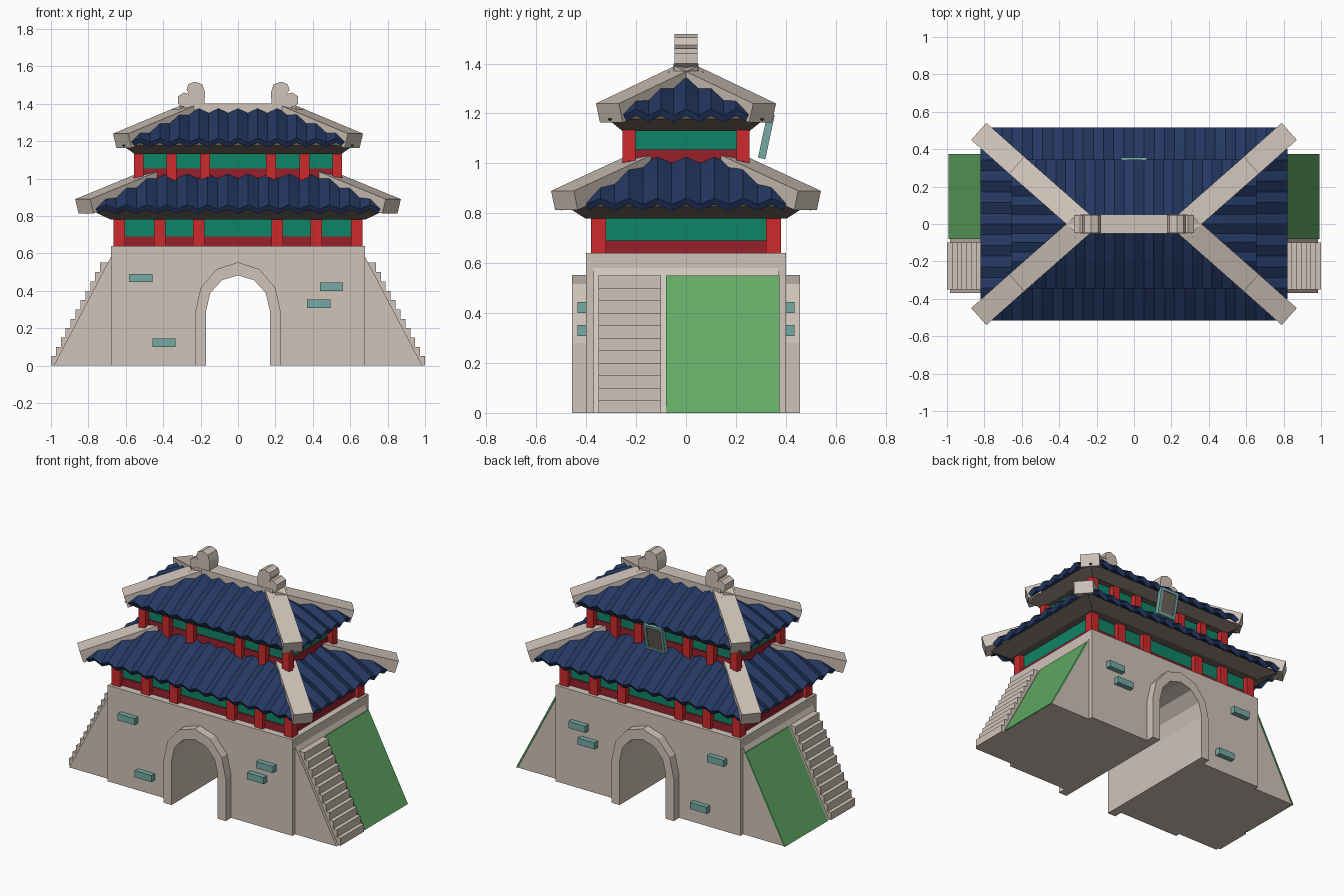
import bpy, bmesh, math
from mathutils import Vector, Matrix

if "Cube" in bpy.data.objects:
    bpy.data.objects.remove(bpy.data.objects["Cube"])


def material(name, r, g, b):
    lin = [(c / 255 / 12.92) if c < 11 else ((c / 255 + 0.055) / 1.055) ** 2.4 for c in (r, g, b)]
    m = bpy.data.materials.new(name)
    m.diffuse_color = (*lin, 1)
    m.use_nodes = True
    m.node_tree.nodes["Principled BSDF"].inputs["Base Color"].default_value = m.diffuse_color
    return m


STONE = material("pale stone", 208, 196, 185)
NAVY = material("navy tile", 36, 56, 98)
RED = material("red column", 204, 42, 44)
DARKRED = material("dark red", 152, 32, 44)
GREEN = material("jade wall", 15, 132, 102)
GRASS = material("grass green", 98, 170, 100)
TEAL = material("teal", 118, 170, 164)
GREY = material("dark grey", 108, 99, 91)


def make(name, verts, faces, mat, fix=True):
    bm = bmesh.new()
    vs = [bm.verts.new(v) for v in verts]
    for f in faces:
        bm.faces.new([vs[i] for i in f])
    if fix:
        bmesh.ops.recalc_face_normals(bm, faces=bm.faces)
    me = bpy.data.meshes.new(name)
    bm.to_mesh(me)
    bm.free()
    me.materials.append(mat)
    ob = bpy.data.objects.new(name, me)
    bpy.context.collection.objects.link(ob)
    return ob


def loft(name, loops, mat):
    """Closed solid through loops with equal point counts."""
    n = len(loops[0])
    verts = [p for lp in loops for p in lp]
    faces = [tuple(range(n)), tuple(range((len(loops) - 1) * n, len(loops) * n))]
    for k in range(len(loops) - 1):
        for i in range(n):
            j = (i + 1) % n
            faces.append((k * n + i, k * n + j, k * n + n + j, k * n + n + i))
    return make(name, verts, faces, mat)


def prism(name, pts, y0, y1, mat, sx=1):
    """Extrude an x-z profile along y."""
    return loft(name, [[(sx * x, y, z) for x, z in pts] for y in (y0, y1)], mat)


def box(name, x0, x1, y0, y1, z0, z1, mat):
    return prism(name, [(x0, z0), (x1, z0), (x1, z1), (x0, z1)], y0, y1, mat)


def arch(rx, rz, spring):
    pts = [(rx, 0)]
    for i in range(7):
        a = math.pi * i / 6
        pts.append((rx * math.cos(a), spring + rz * math.sin(a)))
    return pts + [(-rx, 0)]


# Gate block with arched passage and projecting arch frame
prism("gate_block", [(-.68, 0), (-.68, .64), (.68, .64), (.68, 0)] + arch(.2, .22, .285), -.4, .4, STONE)
outer, inner = arch(.23, .272, .28), arch(.17, .185, .297)
prism("arch_frame", outer + inner[::-1], -.457, .457, STONE)

# Sloping side ramps with grass and stairs
for s in (-1, 1):
    prism("side_ramp", [(.67, 0), (.985, 0), (.68, .58), (.67, .58)], -.37, .37, STONE, s)
    prism("grass_slope", [(.98, 0), (.991, 0), (.702, .55), (.69, .55)], -.08, .374, GRASS, s)
    stairs = [(.67, 0)]
    for k in range(11):
        x = 1.0 - .05 * k * .526
        stairs += [(x, .05 * k), (x, .05 * k + .05)]
    prism("stairs", stairs + [(.67, .55)], -.35, -.10, STONE, s)

# Protruding bricks, same on front and back
for x, z in ((-.52, .468), (-.395, .122), (.5, .422), (.432, .33)):
    for s in (-1, 1):
        y = sorted((s * .39, s * .435))
        box("wall_brick", x - .062, x + .062, y[0], y[1], z - .022, z + .022, TEAL)


# Storeys: walls, lower band, columns
def storey(name, wx, wy, z0, zb, z1, cols, cy, cw):
    box(name + "_wall", -wx, wx, -wy, wy, z0, z1, GREEN)
    box(name + "_band", -wx - .008, wx + .008, -wy - .008, wy + .008, z0, zb, DARKRED)
    h = cw / 2
    for c in cols:
        for x in (-c, c):
            for y in (-cy, cy):
                box(name + "_column", x - h, x + h, y - h, y + h, z0, z1, RED)


storey("lower", .63, .345, .635, .69, .79, (.635, .418, .21), .35, .06)
storey("upper", .515, .215, .96, .055 + 1, 1.14, (.53, .355, .177), .229, .052)


# Roofs
def tile_panel(name, w0, w1, d0, z0, d1, z1, n, angle):
    """Corrugated slope; columns run straight down and stop at the hip line."""
    verts, faces, rows = [], [], 3
    for i in range(n + 1):
        x = -w0 + 2 * w0 * i / n
        top = max(.03, min(1, (w0 + .025 - abs(x)) / (w0 - w1)))
        off = .012 if i % 2 else -.012
        for r in range(rows):
            t = top * r / (rows - 1)
            bulge = .03 * t * (1 - t)
            verts.append((x, -(d0 + (d1 - d0) * t), z0 + (z1 - z0) * t + off + bulge))
    for i in range(n):
        for r in range(rows - 1):
            a = i * rows + r
            faces.append((a, a + rows, a + rows + 1, a + 1))
    ob = make(name, verts, faces, NAVY, fix=False)
    ob.data.transform(Matrix.Rotation(angle, 4, 'Z'))
    m = ob.modifiers.new("thickness", 'SOLIDIFY')
    m.thickness = .03
    m.offset = -1


def hip(name, a, b, sx, sy, width=.122, thick=.08):
    a, b = (Vector((p[0] * sx, p[1] * sy, p[2])) for p in (a, b))
    d = (b - a).normalized()
    side = d.cross(Vector((0, 0, 1))).normalized()
    up = side.cross(d)
    sec = [side * (width / 2), side * (-width / 2),
           side * (-width / 2) - up * thick, side * (width / 2) - up * thick]
    loft(name, [[p + q for q in sec] for p in (a, b)], STONE)


def roof(name, body, front, side, ends):
    loft(name + "_eave_body",
         [[(-x, -y, z), (x, -y, z), (x, y, z), (-x, y, z)] for x, y, z in body], GREY)
    for k in range(4):
        tile_panel(name + "_tiles", *(side if k % 2 else front), k * math.pi / 2)
    for sx in (-1, 1):
        for sy in (-1, 1):
            hip(name + "_hip", *ends, sx, sy)


roof("lower_roof", [(.68, .405, .78), (.78, .48, .828), (.45, .17, 1.0)],
     (.76, .45, .515, .848, .19, 1.03, 28), (.40, .16, .82, .848, .49, 1.03, 14),
     ((.83, .495, .89), (.44, .148, 1.05)))
roof("upper_roof", [(.55, .255, 1.13), (.62, .315, 1.178), (.28, .02, 1.33)],
     (.575, .25, .345, 1.205, .03, 1.372, 22), (.25, .05, .655, 1.205, .32, 1.35, 10),
     ((.628, .315, 1.24), (.27, 0, 1.39)))

# Ridge and curled finials
box("ridge", -.29, .29, -.05, .05, 1.33, 1.4, STONE)
curl = [(.18, 1.39), (.176, 1.46), (.19, 1.503), (.23, 1.518), (.265, 1.505), (.275, 1.475),
        (.262, 1.452), (.29, 1.46), (.32, 1.44), (.32, 1.40), (.30, 1.385)]
for s in (-1, 1):
    prism("ridge_finial", curl, -.047, .047, STONE, s)

# Tilted plaque hung at the back
tilt = Matrix.Translation((0, .322, 1.108)) @ Matrix.Rotation(math.radians(-12), 4, 'X')
parts = [box("plaque_panel", -.055, .055, -.012, .008, -.075, .075, GREY)]
for s in (-1, 1):
    x = sorted((s * .052, s * .07))
    z = sorted((s * .072, s * .09))
    parts.append(box("plaque_frame_side", x[0], x[1], -.015, .015, -.09, .09, TEAL))
    parts.append(box("plaque_frame_rail", -.053, .053, -.015, .015, z[0], z[1], TEAL))
for p in parts:
    p.data.transform(tilt)
